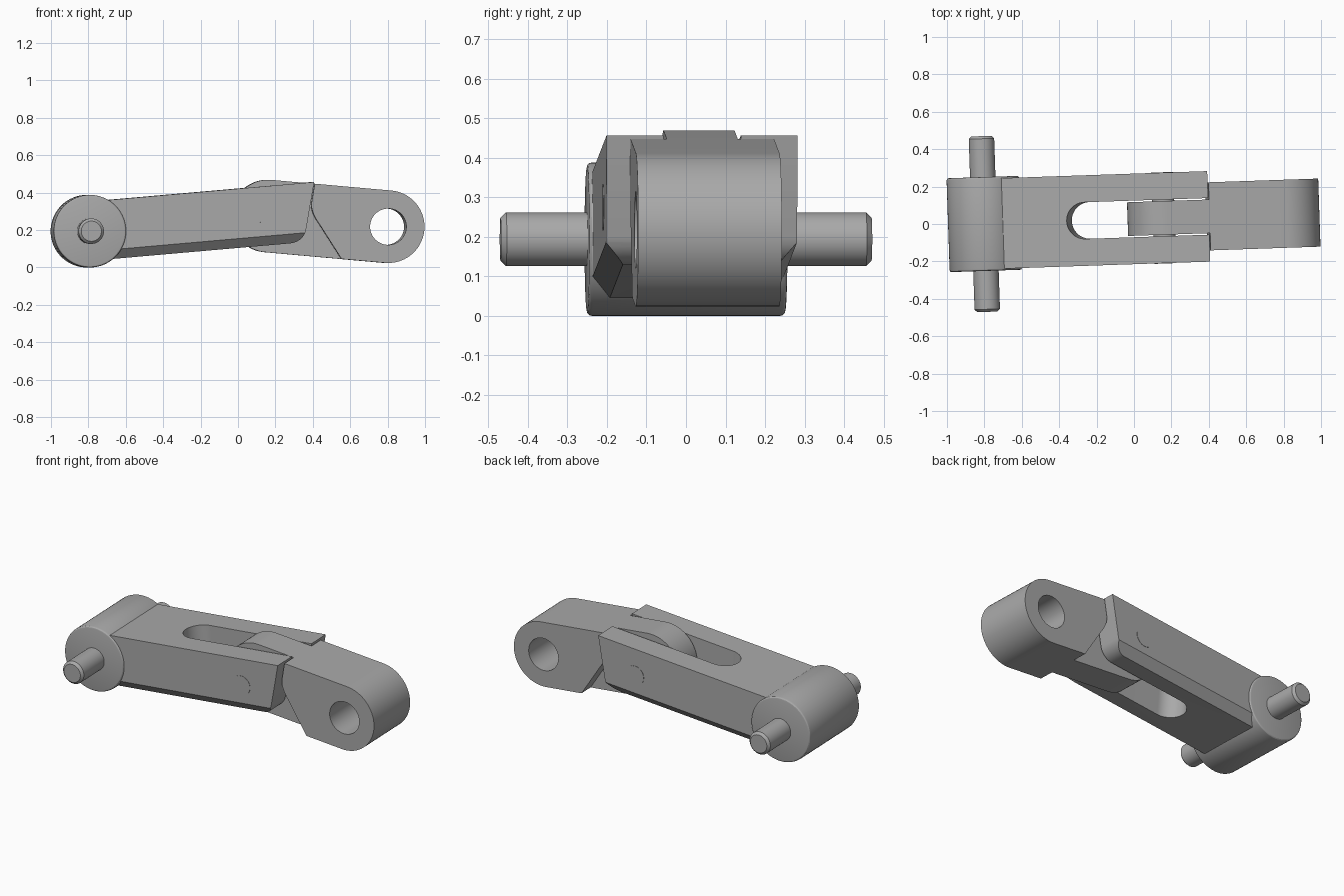
import bpy, bmesh, math
from mathutils import Matrix, Vector
from mathutils.geometry import interpolate_bezier

cube = bpy.data.objects.get("Cube")
if cube:
    bpy.data.objects.remove(cube)

steel = bpy.data.materials.new("grey_steel")
steel.use_nodes = True
GREY = (0.4, 0.4, 0.4, 1)
steel.diffuse_color = GREY
steel.node_tree.nodes["Principled BSDF"].inputs["Base Color"].default_value = GREY

R = 0.194                       # radius of every rounded link end
HEAD = (-0.8, 0.194)            # x, z of the three axes
PIVOT = (0.16, 0.275)
EYE = (0.798, 0.218)
ARM_TILT = math.radians(5)
SLOT = 0.098                    # half width of the fork slot
ARM = 0.242                     # half width of the fork
YAW = (Matrix.Translation((HEAD[0], 0, 0)) @ Matrix.Rotation(math.radians(1.95), 4, "Z")
       @ Matrix.Translation((-HEAD[0], 0, 0)))


def arc(centre, r, start, end, steps=40):
    return [(centre[0] + r * math.cos(start + (end - start) * i / steps),
             centre[1] + r * math.sin(start + (end - start) * i / steps))
            for i in range(steps + 1)]


def rounded(a, corner, b):
    corner = Vector(corner)
    a, b = Vector(a), Vector(b)
    pts = interpolate_bezier(a, a.lerp(corner, 0.6), b.lerp(corner, 0.6), b, 10)
    return [(p[0], p[1]) for p in pts]


def make(name, bm):
    bmesh.ops.recalc_face_normals(bm, faces=bm.faces)
    mesh = bpy.data.meshes.new(name)
    bm.to_mesh(mesh)
    bm.free()
    mesh.materials.append(steel)
    obj = bpy.data.objects.new(name, mesh)
    bpy.context.collection.objects.link(obj)
    return obj


def prism(pts, lo, hi, place=lambda a, b, c: (a, c, b)):
    """Extrude a profile between two depths; by default a front profile along y."""
    bm = bmesh.new()
    face = bm.faces.new([bm.verts.new(place(a, b, lo)) for a, b in pts])
    moved = bmesh.ops.extrude_face_region(bm, geom=[face])["geom"]
    shift = Vector(place(0, 0, hi)) - Vector(place(0, 0, lo))
    bmesh.ops.translate(bm, vec=shift, verts=[v for v in moved if isinstance(v, bmesh.types.BMVert)])
    return bm


def apply(obj, mod):
    bpy.context.view_layer.objects.active = obj
    bpy.ops.object.modifier_apply(modifier=mod.name)


def cut(obj, bm):
    cutter = make("cutter", bm)
    cutter.hide_render = True
    mod = obj.modifiers.new("cut", "BOOLEAN")
    mod.operation, mod.solver, mod.object = "DIFFERENCE", "EXACT", cutter
    apply(obj, mod)
    bpy.data.objects.remove(cutter)


def cylinder(name, centre, r, half, bevel=0, segments=1):
    obj = make(name, prism(arc(centre, r, 0, math.tau, 64)[:-1], -half, half))
    if bevel:
        mod = obj.modifiers.new("rim", "BEVEL")
        mod.width, mod.segments, mod.limit_method = bevel, segments, "ANGLE"
        apply(obj, mod)
    return obj


# Fork arm: side profile with a slanted, rounded end
slope = math.tan(ARM_TILT)
end_x = 0.4
profile = [(HEAD[0], 0.035)]
profile += rounded((0.275, 0.035 + 1.075 * slope), (0.343, 0.136), (0.356, 0.2))
profile += [(end_x, 0.352 + (end_x - HEAD[0]) * slope), (HEAD[0], 0.352)]
bm = prism(profile, -ARM, ARM)

# Chamfers along the lower outer edges
up = Vector((-math.sin(ARM_TILT), 0, math.cos(ARM_TILT)))
for side in (-1, 1):
    sliced = bmesh.ops.bisect_plane(
        bm, geom=bm.verts[:] + bm.edges[:] + bm.faces[:],
        plane_co=(HEAD[0], side * ARM, 0.085),
        plane_no=Vector((0, side * 0.05, 0)) - 0.045 * up, clear_outer=True)
    bmesh.ops.holes_fill(bm, edges=[e for e in sliced["geom_cut"] if isinstance(e, bmesh.types.BMEdge)])
fork = make("fork_arm", bm)

# Round-ended slot between the fork prongs
tilt = Matrix.Translation((-0.248, 0, 0.24)) @ Matrix.Rotation(-ARM_TILT, 4, "Y")
slot_pts = arc((0, 0), SLOT, math.pi / 2, math.pi * 1.5) + [(1, -SLOT), (1, SLOT)]
cut(fork, prism(slot_pts, -0.5, 0.5, lambda a, b, c: tilt @ Vector((a, b, c))))

# Fork head and its pins
parts = [fork,
         cylinder("fork_head", HEAD, R, 0.251, 0.012, 3),
         cylinder("trunnion_pin", HEAD, 0.068, 0.47, 0.014),
         cylinder("pivot_pin", PIVOT, 0.059, ARM + 0.002)]

# Eye link: round-ended bar, thinned to a tongue by shoulder cuts
a = math.atan2(EYE[1] - PIVOT[1], EYE[0] - PIVOT[0])
q = math.pi / 2
bar = arc(EYE, R, a - q, a + q) + arc(PIVOT, R, a + q, a + 3 * q)
eye_link = make("eye_link", prism(bar, -0.182, 0.182))
shoulder = [(-0.2, -0.1), (0.642, -0.1), (0.549, 0.045)]
shoulder += rounded((0.428, 0.235), (0.38, 0.3), (0.388, 0.345))
shoulder += [(0.425, 0.57), (-0.2, 0.57)]
for lo, hi in ((0.09, 0.4), (-0.4, -0.09)):
    cut(eye_link, prism(shoulder, lo, hi))
cut(eye_link, prism(arc(EYE, 0.097, 0, math.tau, 64)[:-1], -0.5, 0.5))
parts.append(eye_link)

# Turn the whole linkage slightly and shade it
for obj in parts:
    obj.data.transform(YAW)
    bpy.ops.object.select_all(action="DESELECT")
    obj.select_set(True)
    bpy.context.view_layer.objects.active = obj
    bpy.ops.object.shade_smooth_by_angle(angle=math.radians(25))
